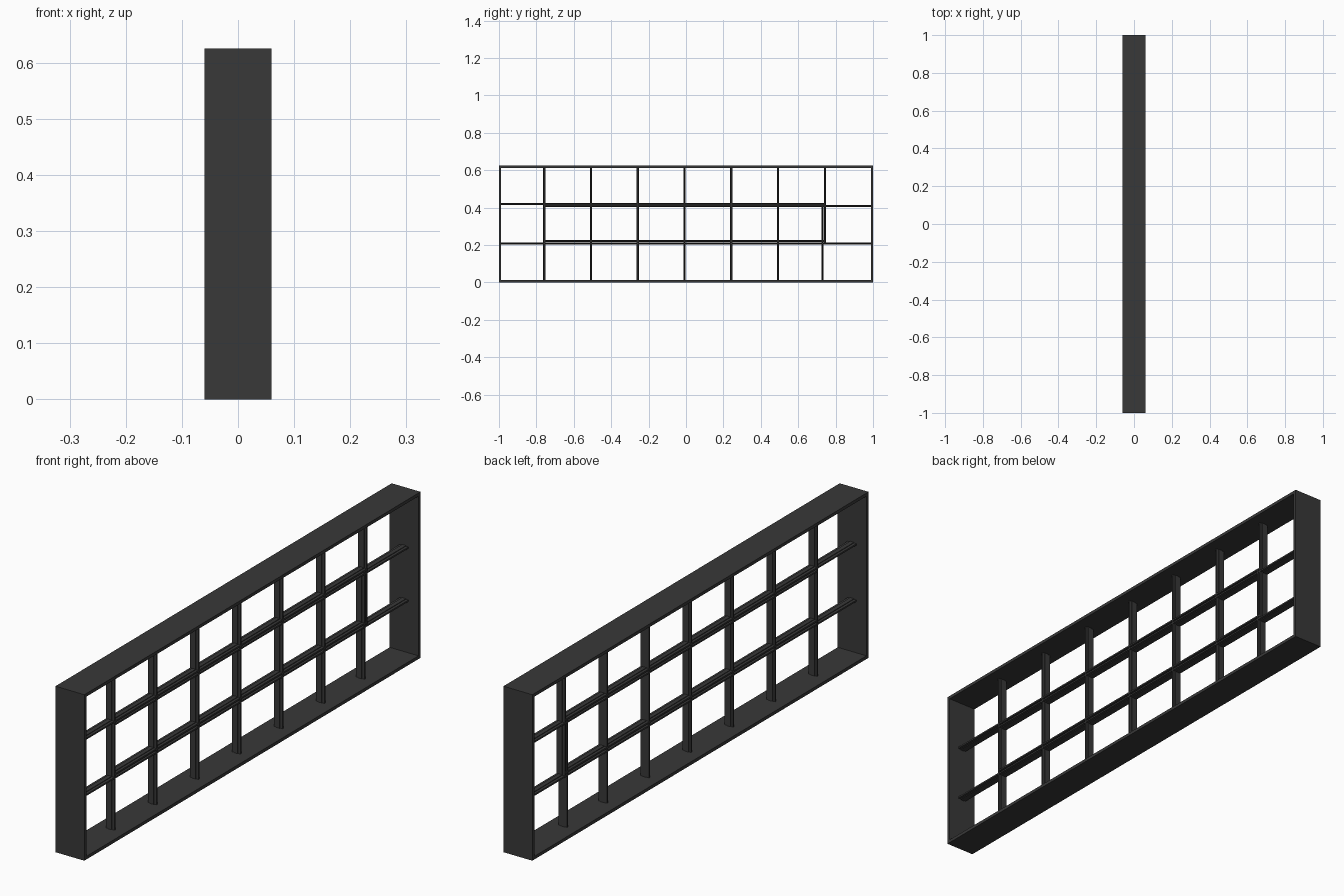
import bpy, bmesh

if "Cube" in bpy.data.objects:
    bpy.data.objects.remove(bpy.data.objects["Cube"])

DARK = bpy.data.materials.new("dark_metal")
DARK.diffuse_color = (0.04, 0.04, 0.04, 1)
DARK.use_nodes = True
DARK.node_tree.nodes["Principled BSDF"].inputs["Base Color"].default_value = DARK.diffuse_color

H, T, D = 0.625, 0.012, 0.06   # frame height, wall thickness, half depth


def prism(name, outline, place, a, b):
    """Extrude a closed outline from a to b; place(u, v, w) gives xyz."""
    bm = bmesh.new()
    low = [bm.verts.new(place(u, v, a)) for u, v in outline]
    top = [bm.verts.new(place(u, v, b)) for u, v in outline]
    n = len(outline)
    bm.faces.new(low)
    bm.faces.new(top)
    for i in range(n):
        j = (i + 1) % n
        bm.faces.new((low[i], low[j], top[j], top[i]))
    bmesh.ops.recalc_face_normals(bm, faces=bm.faces)
    me = bpy.data.meshes.new(name)
    bm.to_mesh(me)
    bm.free()
    me.materials.append(DARK)
    ob = bpy.data.objects.new(name, me)
    bpy.context.collection.objects.link(ob)
    return ob


# outer box frame: rectangular ring with open front and back
bm = bmesh.new()
rings = []
for x in (-D, D):
    for t in (0, T):
        rings.append([bm.verts.new((x, y, z)) for y, z in
                      ((-1 + t, t), (1 - t, t), (1 - t, H - t), (-1 + t, H - t))])
for p, q in ((0, 1), (1, 3), (3, 2), (2, 0)):
    for i in range(4):
        j = (i + 1) % 4
        bm.faces.new((rings[p][i], rings[p][j], rings[q][j], rings[q][i]))
bmesh.ops.recalc_face_normals(bm, faces=bm.faces)
mesh = bpy.data.meshes.new("outer_frame")
bm.to_mesh(mesh)
bm.free()
mesh.materials.append(DARK)
bpy.context.collection.objects.link(bpy.data.objects.new("outer_frame", mesh))

# glazing bar profile: thin web with a thicker core
W, C, w, c = 0.018, 0.008, 0.003, 0.0055
BAR = [(-W, -w), (-C, -w), (-C, -c), (C, -c), (C, -w), (W, -w),
       (W, w), (C, w), (C, c), (-C, c), (-C, w), (-W, w)]


def upright(y, z0, z1):
    prism("upright_bar", BAR, lambda u, v, k: (u, y + v, k), z0, z1)


def crossbar(z, y0, y1):
    prism("cross_bar", BAR, lambda u, v, k: (u, k, z + v), y0, y1)


# full-height uprights
for i in range(6):
    upright(-0.758 + 0.25 * i, T, H - T)

# last upright is split into two overlapping lengths
upright(0.743, 0.208, H - T)
upright(0.730, T, 0.42)

# doubled cross bars
crossbar(0.420, -1 + T, 0.743)
crossbar(0.408, -0.758, 1 - T)
crossbar(0.221, -0.758, 0.743)
crossbar(0.208, -1 + T, 1 - T)
